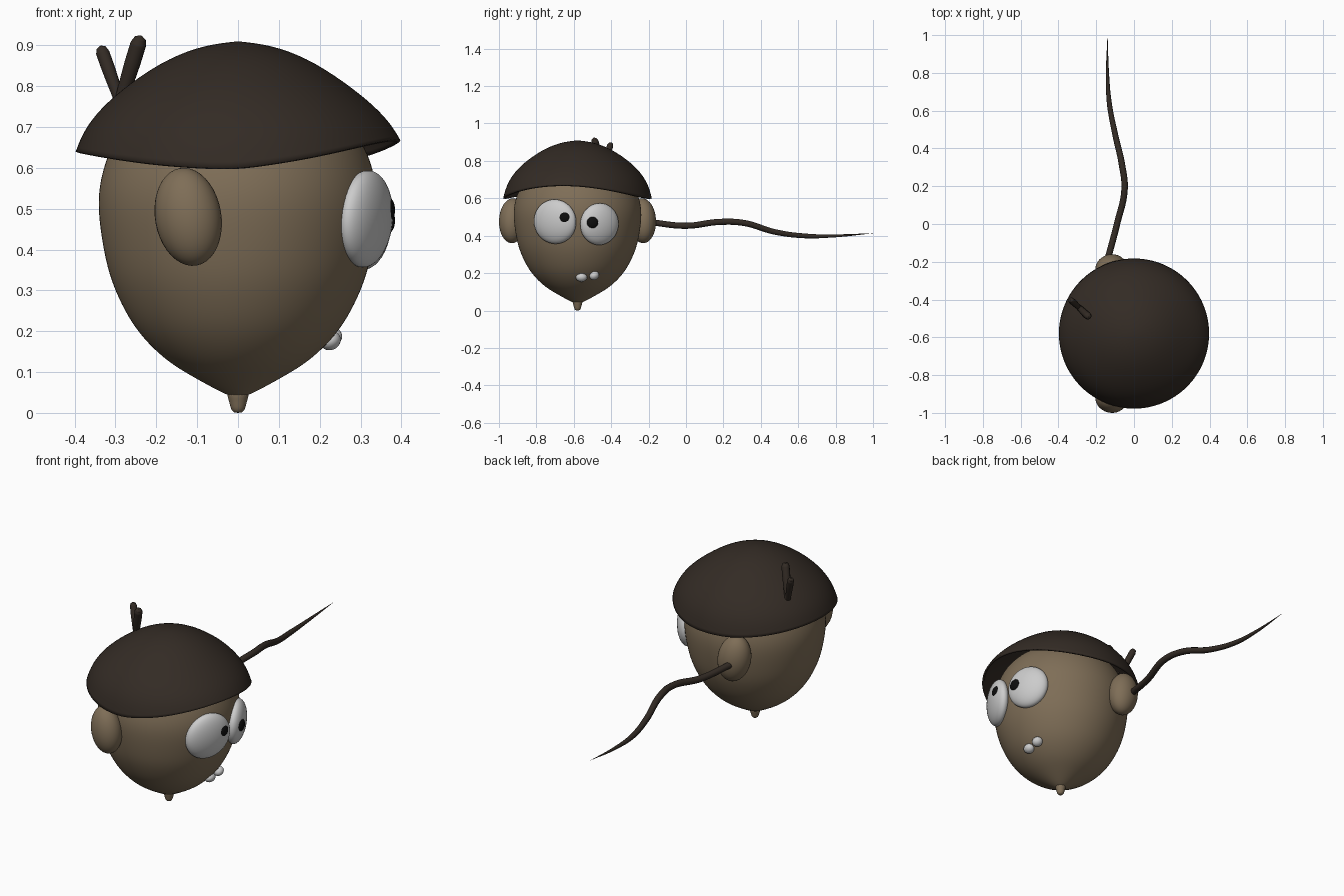
import bpy, bmesh
from math import sin, cos, pi, radians
from mathutils import Vector

if "Cube" in bpy.data.objects:
    bpy.data.objects.remove(bpy.data.objects["Cube"])

CY = -0.58  # head axis in y
SEG = 32


def material(name, rgb):
    m = bpy.data.materials.new(name)
    m.diffuse_color = (*rgb, 1)
    m.use_nodes = True
    m.node_tree.nodes["Principled BSDF"].inputs["Base Color"].default_value = m.diffuse_color
    return m


SKIN = material("tan", (0.21, 0.155, 0.095))
BARK = material("dark_brown", (0.033, 0.024, 0.018))
BLACK = material("black", (0.004, 0.004, 0.004))
WHITE = material("white", (0.75, 0.75, 0.75))


def finish(ob, mat):
    ob.data.materials.append(mat)
    for p in getattr(ob.data, "polygons", []):
        p.use_smooth = True
    return ob


def lathe(name, profile, mat, offset=None, close_end=True):
    """Revolve (radius, z) points around the head axis; offset(i, angle) shifts z."""
    bm = bmesh.new()
    rings = []
    for i, (r, z) in enumerate(profile):
        if r == 0:
            rings.append([bm.verts.new((0, CY, z))] * SEG)
            continue
        ring = []
        for k in range(SEG):
            a = 2 * pi * k / SEG
            dz = offset(i, a) if offset else 0
            ring.append(bm.verts.new((r * cos(a), CY + r * sin(a), z + dz)))
        rings.append(ring)
    for a, b in zip(rings, rings[1:]):
        for k in range(SEG):
            j = (k + 1) % SEG
            quad = list(dict.fromkeys((a[k], a[j], b[j], b[k])))
            bm.faces.new(quad)
    bmesh.ops.recalc_face_normals(bm, faces=bm.faces)
    me = bpy.data.meshes.new(name)
    bm.to_mesh(me)
    bm.free()
    ob = bpy.data.objects.new(name, me)
    bpy.context.collection.objects.link(ob)
    sub = ob.modifiers.new("smooth", 'SUBSURF')
    sub.levels = sub.render_levels = 2
    return finish(ob, mat)


def blob(name, loc, scale, rot, mat):
    """Ellipsoid with rotation in degrees."""
    bpy.ops.mesh.primitive_uv_sphere_add(segments=32, ring_count=20, location=loc,
                                         rotation=[radians(d) for d in rot])
    ob = bpy.context.object
    ob.name = name
    ob.scale = scale
    return finish(ob, mat)


def tube(name, points, radii, radius, mat):
    """Smooth tapered tube through points."""
    cu = bpy.data.curves.new(name, 'CURVE')
    cu.dimensions = '3D'
    cu.bevel_depth = radius
    cu.bevel_resolution = 3
    cu.use_fill_caps = True
    sp = cu.splines.new('BEZIER')
    sp.bezier_points.add(len(points) - 1)
    for bp, p, r in zip(sp.bezier_points, points, radii):
        bp.co, bp.radius = p, r
        bp.handle_left_type = bp.handle_right_type = 'AUTO'
    ob = bpy.data.objects.new(name, cu)
    bpy.context.collection.objects.link(ob)
    return finish(ob, mat)


# acorn-shaped head
lathe("head", [(0, 0.037), (0.03, 0.044), (0.118, 0.092), (0.172, 0.125), (0.222, 0.17),
               (0.262, 0.22), (0.294, 0.28), (0.318, 0.34), (0.333, 0.41), (0.343, 0.48),
               (0.344, 0.54), (0.332, 0.6), (0.305, 0.67), (0.25, 0.74), (0.15, 0.8), (0, 0.82)], SKIN)

# small point under the chin
lathe("chin_tip", [(0, 0.0), (0.011, 0.001), (0.018, 0.01), (0.022, 0.03), (0.03, 0.052), (0, 0.06)], SKIN)


# cap with a wavy rim, raised over the face
def rim_wave(i, a):
    weight = {4: 0.2, 5: 0.5, 6: 1.0}.get(i, 0)
    c = cos(a + 0.2) if cos(a) > 0 else cos(a)
    return weight * (-0.027 + (0.073 if c > 0 else 0.042) * c * c)


cap = lathe("cap", [(0, 0.912), (0.1, 0.896), (0.19, 0.859), (0.29, 0.79), (0.352, 0.728),
                    (0.384, 0.675), (0.4, 0.625)], BARK, rim_wave)
shell = cap.modifiers.new("thickness", 'SOLIDIFY')
shell.thickness = 0.01

# eyes and pupils
blob("eye_left", (0.312, -0.70, 0.475), (0.05, 0.122, 0.119), (0, 4, -24), WHITE)
blob("eye_right", (0.312, -0.463, 0.462), (0.05, 0.11, 0.112), (0, 4, 24), WHITE)
blob("pupil_left", (0.366, -0.65, 0.497), (0.018, 0.032, 0.032), (0, 0, -10), BLACK)
blob("pupil_right", (0.366, -0.50, 0.471), (0.018, 0.032, 0.032), (0, 0, 10), BLACK)

# teeth
blob("tooth_left", (0.226, -0.559, 0.177), (0.026, 0.03, 0.023), (0, -25, 0), WHITE)
blob("tooth_right", (0.229, -0.49, 0.186), (0.026, 0.027, 0.022), (25, -25, 15), WHITE)

# ears on both sides
for side, label in ((-1, "left"), (1, "right")):
    blob("ear_" + label, (-0.122, CY + side * 0.348, 0.48), (0.082, 0.071, 0.121),
         (0, -10, side * 15), SKIN)

# long tapering strand from one ear
tube("strand", [(-0.14, -0.19, 0.472), (-0.09, 0.0, 0.453), (-0.05, 0.185, 0.474), (-0.063, 0.31, 0.468),
                (-0.10, 0.476, 0.42), (-0.13, 0.635, 0.399), (-0.14, 0.79, 0.399), (-0.14, 1.0, 0.413)],
     [1, 1, 1, 1, 0.9, 0.78, 0.5, 0.03], 0.017, BARK)

# two twigs on the cap
base = Vector((-0.288, -0.445, 0.76))
for label, tip, r in (("short", (-0.337, -0.40, 0.898), 0.017), ("long", (-0.238, -0.493, 0.923), 0.02)):
    tip = Vector(tip)
    at = [base.lerp(tip, t) for t in (0, 0.6, 0.88, 0.96, 1.0)]
    tube("twig_" + label, at, [0.8, 1, 1, 0.75, 0.2], r, BARK)
